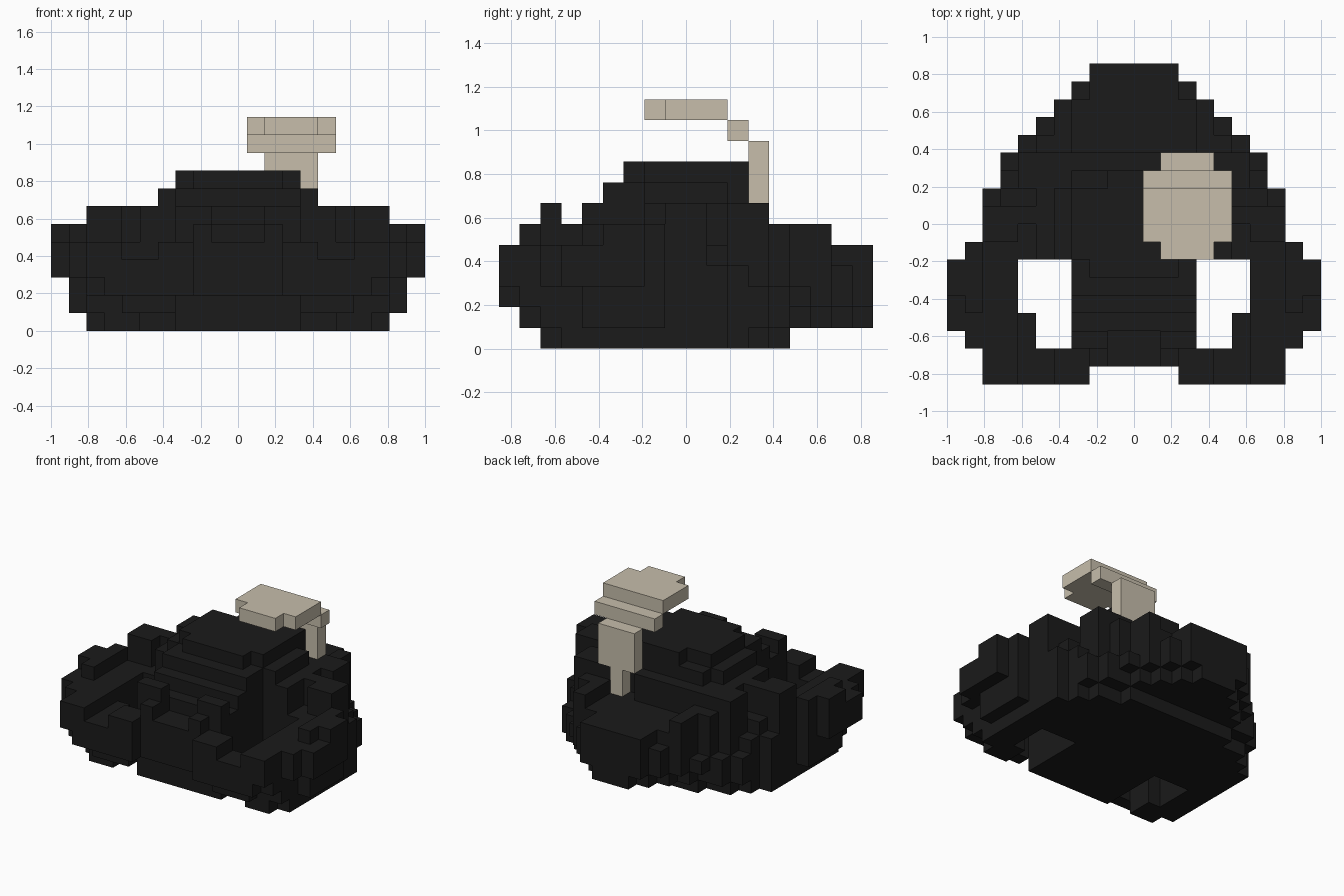
import bpy
import bmesh
import math
from mathutils import Vector

cube = bpy.data.objects.get("Cube")
if cube:
    bpy.data.objects.remove(cube, do_unlink=True)

COLUMNS, ROWS = 21, 18
UNIT = 2.0 / COLUMNS


def make_material(name, colour):
    mat = bpy.data.materials.new(name)
    mat.use_nodes = True
    mat.diffuse_color = colour
    mat.node_tree.nodes["Principled BSDF"].inputs["Base Color"].default_value = colour
    return mat


charcoal = make_material("charcoal", (0.0105, 0.0105, 0.0105, 1))
bone = make_material("bone", (0.57, 0.515, 0.41, 1))


def block(x_range, y_range, z_range):
    """Set of grid cells filling a box."""
    return {(x, y, z) for x in range(*x_range) for y in range(*y_range) for z in range(*z_range)}


def mirrored(cells):
    return {(COLUMNS - 1 - x, y, z) for x, y, z in cells}


def build_part(name, cells, material):
    """Make a mesh of the outer skin of a set of cells, with flat areas merged."""
    bm = bmesh.new()
    cache = {}

    def corner(point):
        key = tuple(round(c * 2) for c in point)
        if key not in cache:
            x, y, z = point
            cache[key] = bm.verts.new(((x - COLUMNS / 2) * UNIT, (y - ROWS / 2) * UNIT, z * UNIT))
        return cache[key]

    for cell in cells:
        middle = Vector(cell) + Vector((0.5, 0.5, 0.5))
        for axis in range(3):
            for sign in (-1, 1):
                beside = list(cell)
                beside[axis] += sign
                if tuple(beside) in cells:
                    continue
                n, u, v = Vector(), Vector(), Vector()
                n[axis] = sign * 0.5
                u[(axis + 1) % 3] = 0.5
                v[(axis + 2) % 3] = 0.5 * sign
                ring = (n - u - v, n + u - v, n + u + v, n - u + v)
                bm.faces.new([corner(middle + r) for r in ring])
    bmesh.ops.dissolve_limit(bm, angle_limit=math.radians(1), verts=bm.verts[:], edges=bm.edges[:])
    bmesh.ops.triangulate(bm, faces=[f for f in bm.faces if len(f.verts) > 4])
    mesh = bpy.data.meshes.new(name)
    bm.to_mesh(mesh)
    bm.free()
    mesh.materials.append(material)
    obj = bpy.data.objects.new(name, mesh)
    bpy.context.collection.objects.link(obj)
    return obj


# Stepped central body: each row rises toward the dome
body = block((8, 13), (1, 2), (2, 5))
for row, top in zip(range(2, 7), (5, 6, 7, 8, 8)):
    body |= block((7, 14), (row, row + 1), (0, top))
body |= block((8, 13), (6, 7), (8, 9))
body |= block((7, 14), (7, 12), (0, 9))
body -= block((7, 9), (11, 12), (8, 9))
body |= block((7, 14), (12, 14), (0, 5))
body |= block((7, 12), (12, 13), (5, 7))

# Low back plateau with a stepped rim
body |= block((7, 14), (14, 16), (1, 5))
body |= block((8, 13), (16, 17), (1, 5))
body |= block((8, 13), (17, 18), (2, 5))
body |= block((9, 12), (17, 18), (1, 2))

# Flanks beside the dome, falling away to a ragged rim
flank = block((6, 7), (7, 11), (0, 8))
flank |= block((6, 7), (11, 13), (0, 7))
flank |= block((5, 6), (7, 13), (0, 7))
flank |= block((2, 5), (7, 10), (0, 5))
flank |= block((2, 3), (10, 11), (0, 4))
flank |= block((3, 5), (10, 11), (0, 5))
flank |= block((4, 5), (11, 13), (0, 7))
flank |= block((3, 4), (11, 12), (0, 4))
flank |= block((3, 4), (12, 13), (1, 3))
flank |= block((2, 4), (8, 10), (5, 7))
flank |= block((4, 5), (9, 10), (5, 7))
flank |= block((4, 5), (13, 14), (1, 3))
flank |= block((5, 6), (13, 14), (1, 6))
flank |= block((6, 7), (13, 14), (0, 6))
flank |= block((5, 6), (14, 15), (2, 3))
flank |= block((6, 7), (14, 15), (1, 6))
flank |= block((6, 7), (15, 16), (2, 6))
flank |= block((7, 8), (16, 17), (2, 4))

# Curled claw in front of each flank
claw = block((1, 2), (7, 8), (1, 6))
claw |= block((2, 4), (2, 7), (0, 5))
claw -= block((2, 3), (2, 3), (0, 1))
claw |= block((1, 2), (4, 7), (1, 6))
claw |= block((1, 2), (2, 4), (3, 5))
claw |= block((0, 1), (3, 5), (3, 5))
claw |= block((0, 1), (5, 7), (3, 6))
claw |= block((4, 5), (2, 4), (0, 4))

# Claw tip, with a notch and a raised knuckle
claw |= block((4, 7), (1, 2), (1, 2))
claw |= block((2, 9), (1, 2), (2, 4))
claw |= block((2, 4), (0, 1), (3, 5))
claw |= block((3, 4), (0, 1), (2, 3))
claw |= block((4, 6), (0, 1), (2, 4))
claw |= block((6, 8), (0, 1), (2, 5))
claw |= block((6, 8), (1, 2), (4, 5))
claw |= block((8, 9), (1, 2), (4, 6))
claw |= block((7, 9), (2, 3), (4, 7))
claw |= block((2, 4), (1, 2), (4, 5))

# Tail stem rising behind the dome, hooked forward over it
tail = block((13, 14), (12, 13), (5, 7))
tail |= block((12, 15), (12, 13), (7, 10))
tail |= block((11, 16), (11, 12), (10, 11))
tail |= block((11, 16), (8, 11), (11, 12))
tail |= block((12, 15), (7, 8), (11, 12))

build_part("body", body, charcoal)
build_part("right_flank", flank, charcoal)
build_part("left_flank", mirrored(flank), charcoal)
build_part("right_claw", claw, charcoal)
build_part("left_claw", mirrored(claw), charcoal)
build_part("tail", tail, bone)
